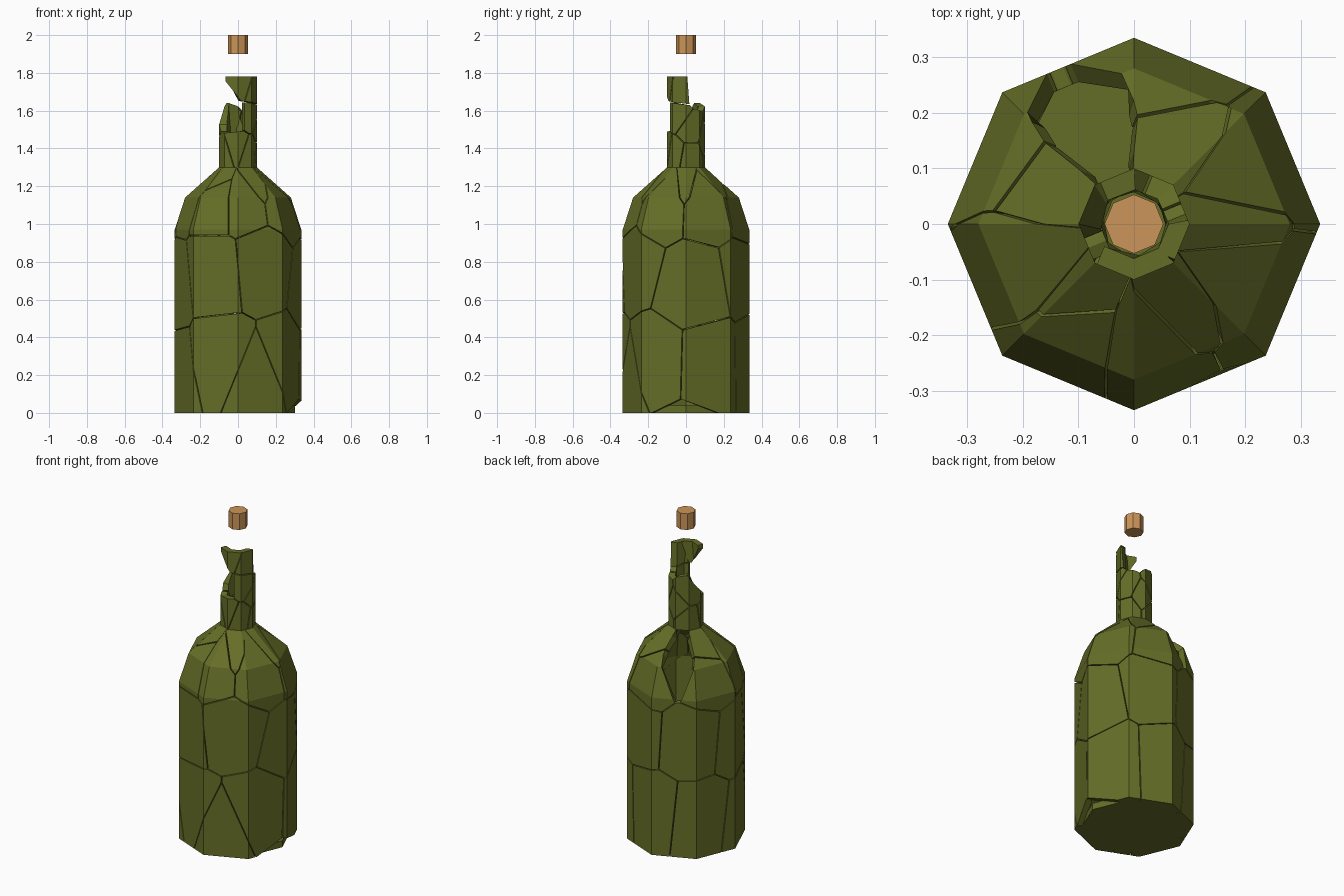
import bpy, bmesh, math
from mathutils import Vector

if "Cube" in bpy.data.objects:
    bpy.data.objects.remove(bpy.data.objects["Cube"])

# Outline of the eight-sided bottle (radius, height)
PROFILE = [(0.335, 0), (0.335, 0.97), (0.28, 1.14), (0.1, 1.3), (0.1, 1.78)]
WALL = 0.035
GAP = 0.0025


def material(name, rgb):
    m = bpy.data.materials.new(name)
    m.diffuse_color = (*rgb, 1)
    m.use_nodes = True
    m.node_tree.nodes["Principled BSDF"].inputs["Base Color"].default_value = m.diffuse_color
    return m


glass = material("green_glass", (0.13, 0.155, 0.02))
cork_mat = material("cork", (0.6, 0.3, 0.1))


def radius_at(z):
    for (r0, z0), (r1, z1) in zip(PROFILE, PROFILE[1:]):
        if z <= z1 + 1e-6:
            return r0 + (r1 - r0) * (z - z0) / (z1 - z0)
    return PROFILE[-1][0]


def wrap(facet, z):
    """Fold a point of the flat sheet (facet number, height) round the bottle."""
    k = math.floor(facet + 1e-5)
    f = facet - k
    a, b = k * math.pi / 4, (k + 1) * math.pi / 4
    r = radius_at(z)
    return Vector((r * ((1 - f) * math.cos(a) + f * math.cos(b)),
                   r * ((1 - f) * math.sin(a) + f * math.sin(b)), z))


def cut(bm, co, no, clear):
    bmesh.ops.bisect_plane(bm, geom=bm.verts[:] + bm.edges[:] + bm.faces[:], dist=1e-5,
                           plane_co=co, plane_no=no, clear_outer=clear)


def shatter(name, kept, missing, z0, z1, width):
    """Split a band of the flat sheet into cells, then fold each into a solid shard."""
    seeds = kept + missing
    for i, (u, z) in enumerate(kept):
        home = Vector((u * width, z, 0))
        bm = bmesh.new()
        bm.faces.new([bm.verts.new((x * width, y, 0)) for x, y in
                      ((u - 4, z0), (u + 4, z0), (u + 4, z1), (u - 4, z1))])
        for j, (su, sz) in enumerate(seeds):
            for turn in (-8, 0, 8):
                other = Vector(((su + turn) * width, sz, 0))
                away = other - home
                if away.length < 1e-4 or not bm.faces:
                    continue
                away.normalize()
                cut(bm, (home + other) / 2 - away * GAP, away, True)
        # Fold lines
        for k in range(-6, 15):
            cut(bm, (k * width, 0, 0), (1, 0, 0), False)
        for _, h in PROFILE[1:-1]:
            cut(bm, (0, h, 0), (0, 1, 0), False)
        for v in bm.verts:
            v.co = wrap(v.co.x / width, v.co.y)
        mesh = bpy.data.meshes.new(f"{name}_{i + 1}")
        bm.to_mesh(mesh)
        bm.free()
        mesh.materials.append(glass)
        ob = bpy.data.objects.new(mesh.name, mesh)
        bpy.context.collection.objects.link(ob)
        mod = ob.modifiers.new("wall", 'SOLIDIFY')
        mod.thickness = WALL
        mod.offset = -1
        mod.use_even_offset = True


def prism(name, r, z0, z1, mat):
    bpy.ops.mesh.primitive_cylinder_add(vertices=8, radius=r, depth=z1 - z0,
                                        location=(0, 0, (z0 + z1) / 2))
    ob = bpy.context.object
    ob.name = name
    ob.data.materials.append(mat)


# Body and shoulder shards, facet 0 = +x, 2 = back, 4 = left, 6 = front
shatter("body_shard",
        [(5.6, 0.27), (6.4, 0.18), (7.2, 0.27), (0.6, 0.26), (1.9, 0.27), (3.1, 0.24), (4.4, 0.2),
         (5.4, 0.76), (6.6, 0.79), (0.2, 0.68), (1.5, 0.74), (2.9, 0.72), (4.2, 0.69),
         (5.4, 1.12), (6.1, 1.13), (7.3, 1.12), (0.6, 1.11), (1.7, 1.08), (3.4, 1.1), (4.4, 1.16),
         (6.6, 1.26), (0, 1.27), (1.4, 1.26), (3.5, 1.25), (5.2, 1.29)],
        [(8, -0.19), (2.55, 1.2)], 0, 1.3, 0.256)

# Jagged broken neck
shatter("neck_shard",
        [(4.7, 1.38), (5.9, 1.41), (7, 1.38), (0.4, 1.36), (1.9, 1.45), (3.0, 1.36),
         (7.2, 1.57), (8.4, 1.5), (7.4, 1.71), (6.25, 1.74), (3.1, 1.54)],
        [(5.05, 1.66), (5.7, 1.57), (9, 1.72), (2.4, 1.74), (3.8, 1.74), (4.1, 1.6)],
        1.3, 1.78, 0.077)

# Bottom plate and floating stopper
prism("bottle_base", 0.302, 0, 0.04, glass)
prism("cork_stopper", 0.053, 1.9, 2.0, cork_mat)
